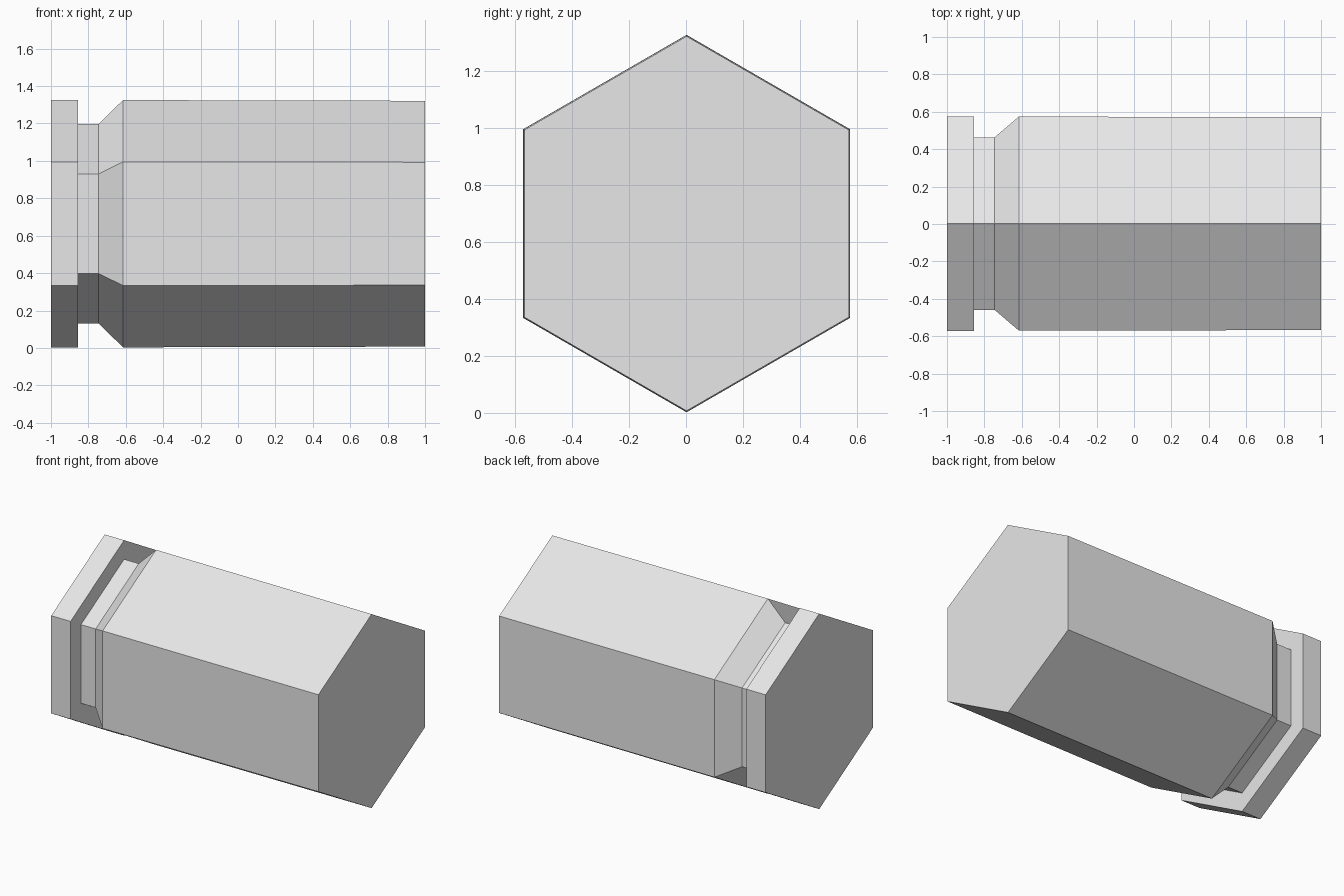
import bpy
import bmesh
import math

cube = bpy.data.objects.get("Cube")
if cube:
    bpy.data.objects.remove(cube, do_unlink=True)

# Single light grey finish
grey = bpy.data.materials.new("light_grey")
grey.use_nodes = True
colour = (0.8, 0.8, 0.8, 1)
grey.diffuse_color = colour
grey.node_tree.nodes["Principled BSDF"].inputs["Base Color"].default_value = colour

SIDES = 6
AXIS_Y, AXIS_Z = 0.002, 0.664

# Profile along x: (position, corner radius)
PROFILE = [
    (-1.0, 0.662), (-0.855, 0.662),    # end flange
    (-0.855, 0.533), (-0.745, 0.533),  # recessed neck
    (-0.615, 0.661), (1.0, 0.657),     # chamfer and long body
]


def hex_ring(bm, x, radius):
    """Hexagon across the x axis with a corner pointing up."""
    angles = [math.tau * i / SIDES for i in range(SIDES)]
    return [bm.verts.new((x, AXIS_Y + radius * math.sin(a),
                          AXIS_Z + radius * math.cos(a))) for a in angles]


# Skin the hexagonal rings into one closed solid
bm = bmesh.new()
rings = [hex_ring(bm, x, r) for x, r in PROFILE]
for a, b in zip(rings, rings[1:]):
    for i in range(SIDES):
        j = (i + 1) % SIDES
        bm.faces.new((a[i], a[j], b[j], b[i]))
bm.faces.new(rings[0])
bm.faces.new(rings[-1])
bmesh.ops.recalc_face_normals(bm, faces=bm.faces)

mesh = bpy.data.meshes.new("hexagonal_body")
bm.to_mesh(mesh)
bm.free()
mesh.materials.append(grey)
body = bpy.data.objects.new("hexagonal_body", mesh)
bpy.context.collection.objects.link(body)
